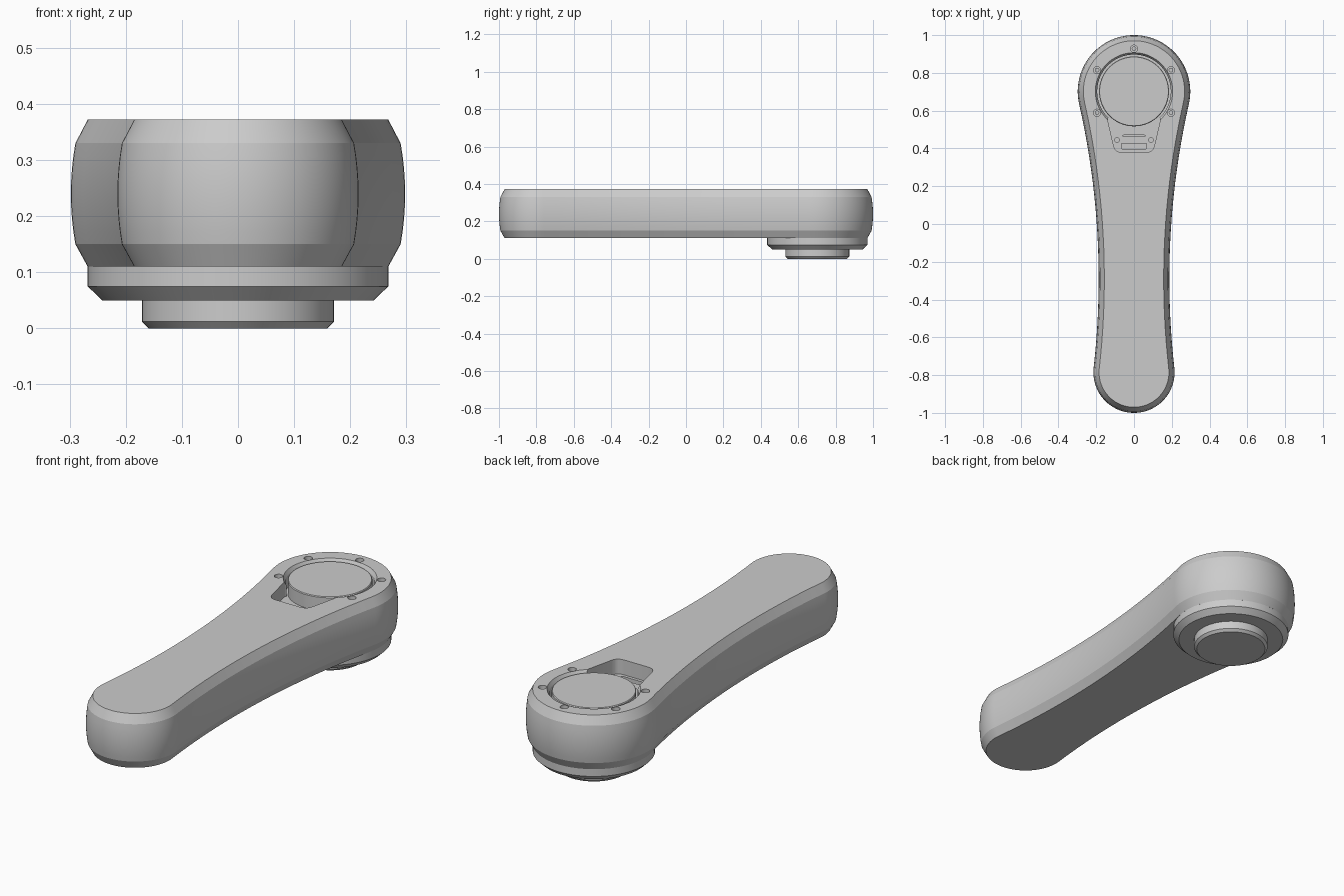
import bpy, bmesh
from math import atan2, cos, sin, pi, radians
from mathutils import Vector

cube = bpy.data.objects.get("Cube")
if cube:
    bpy.data.objects.remove(cube, do_unlink=True)

HEAD_Y, HEAD_R = 0.702, 0.298
TIP_Y, TIP_R = -0.785, 0.215
SIDE_X, SIDE_Y, SIDE_R = 4.367, -0.29, 4.18
TOP, BOTTOM = 0.372, 0.11


def arc(cx, cy, r, start, end, steps):
    return [(cx + r * cos(start + (end - start) * i / steps),
             cy + r * sin(start + (end - start) * i / steps)) for i in range(steps)]


def stack(name, levels):
    """Skin a list of (outline, z) levels and cap both ends."""
    bm = bmesh.new()
    rings = [[bm.verts.new((x, y, z)) for x, y in outline] for outline, z in levels]
    n = len(rings[0])
    for low, high in zip(rings, rings[1:]):
        for i in range(n):
            j = (i + 1) % n
            bm.faces.new((low[i], low[j], high[j], high[i]))
    bm.faces.new(rings[0][::-1])
    bm.faces.new(rings[-1])
    bmesh.ops.recalc_face_normals(bm, faces=bm.faces)
    mesh = bpy.data.meshes.new(name)
    bm.to_mesh(mesh)
    bm.free()
    obj = bpy.data.objects.new(name, mesh)
    bpy.context.collection.objects.link(obj)
    return obj


def turned(name, profile, x=0, y=HEAD_Y, steps=72):
    return stack(name, [(arc(x, y, r, 0, 2 * pi, steps), z) for r, z in profile])


def rounded(corners, radius, steps=6):
    """Round the corners of a counterclockwise polygon."""
    points = []
    for i, corner in enumerate(corners):
        p = Vector(corner)
        a = p + (Vector(corners[i - 1]) - p).normalized() * radius
        b = p + (Vector(corners[(i + 1) % len(corners)]) - p).normalized() * radius
        for k in range(steps + 1):
            t = k / steps
            points.append(tuple(a * (1 - t) ** 2 + p * 2 * t * (1 - t) + b * t * t))
    return points


def cut(target, cutter):
    cutter.hide_render = True
    mod = target.modifiers.new("cut", "BOOLEAN")
    mod.operation, mod.solver, mod.object = "DIFFERENCE", "EXACT", cutter
    bpy.context.view_layer.objects.active = target
    bpy.ops.object.modifier_apply(modifier=mod.name)
    bpy.data.objects.remove(cutter, do_unlink=True)


def smooth(obj, angle=14):
    bpy.ops.object.select_all(action="DESELECT")
    obj.select_set(True)
    bpy.context.view_layer.objects.active = obj
    bpy.ops.object.shade_smooth_by_angle(angle=radians(angle))


def arm_outline(inset):
    """Two round ends joined by tangent concave sides."""
    a = atan2(SIDE_Y - HEAD_Y, SIDE_X)
    b = atan2(SIDE_Y - TIP_Y, SIDE_X)
    side = SIDE_R + inset
    return (arc(0, HEAD_Y, HEAD_R - inset, a, pi - a, 56)
            + arc(-SIDE_X, SIDE_Y, side, -a, -b, 20)
            + arc(0, TIP_Y, TIP_R - inset, pi - b, 2 * pi + b, 48)
            + arc(SIDE_X, SIDE_Y, side, pi + b, pi + a, 20))


# Arm body: gently bulging wall with chamfered rims
levels = [(arm_outline(0.03), BOTTOM)]
for i in range(9):
    t = i / 4 - 1
    levels.append((arm_outline(0.008 * t * t), 0.24 + 0.09 * t))
levels.append((arm_outline(0.03), TOP))
arm = stack("arm_body", levels)

# Stepped round pocket and tapered slot in the head
cut(arm, turned("pocket_cutter", [(0.195, 0.298), (0.195, 0.355), (0.205, TOP), (0.205, 0.42)]))
slot = rounded([(0.145, 0.575), (-0.145, 0.575), (-0.10, 0.38), (0.10, 0.38)], 0.035)
cut(arm, stack("slot_cutter", [(slot, 0.30), (slot, 0.42)]))
recess = rounded([(0.065, 0.47), (-0.065, 0.47), (-0.065, 0.395), (0.065, 0.395)], 0.012)
cut(arm, stack("recess_cutter", [(recess, 0.255), (recess, 0.33)]))
for x in (-0.09, 0.09):
    cut(arm, turned("slot_hole_cutter", [(0.013, 0.28), (0.013, 0.33)], x, 0.445, 20))

# Screws around the pocket
screws = []
for degrees in (-30, 30, 90, 150, 210):
    x = 0.226 * cos(radians(degrees))
    y = HEAD_Y + 0.226 * sin(radians(degrees))
    cut(arm, turned("screw_hole_cutter", [(0.019, 0.345), (0.019, 0.42)], x, y, 24))
    screws.append(turned("screw", [(0.012, 0.34), (0.012, 0.355)], x, y, 24))
smooth(arm)

# Disc seated in the pocket
disc = turned("pocket_disc", [(0.185, 0.29), (0.185, 0.362), (0.182, 0.366)])

# Latch bar across the slot recess
bar_outline = rounded([(0.068, 0.465), (-0.068, 0.465), (-0.068, 0.425), (0.068, 0.425)], 0.006)
bar = stack("latch_bar", [(bar_outline, 0.278), (bar_outline, 0.30)])

# Flange and shaft under the head
flange = turned("lower_flange", [(0.242, 0.05), (0.268, 0.075), (0.268, 0.112)])
shaft = turned("lower_shaft", [(0.159, 0), (0.171, 0.012), (0.171, 0.055)])

for part in screws + [disc, bar, flange, shaft]:
    smooth(part, 25)
